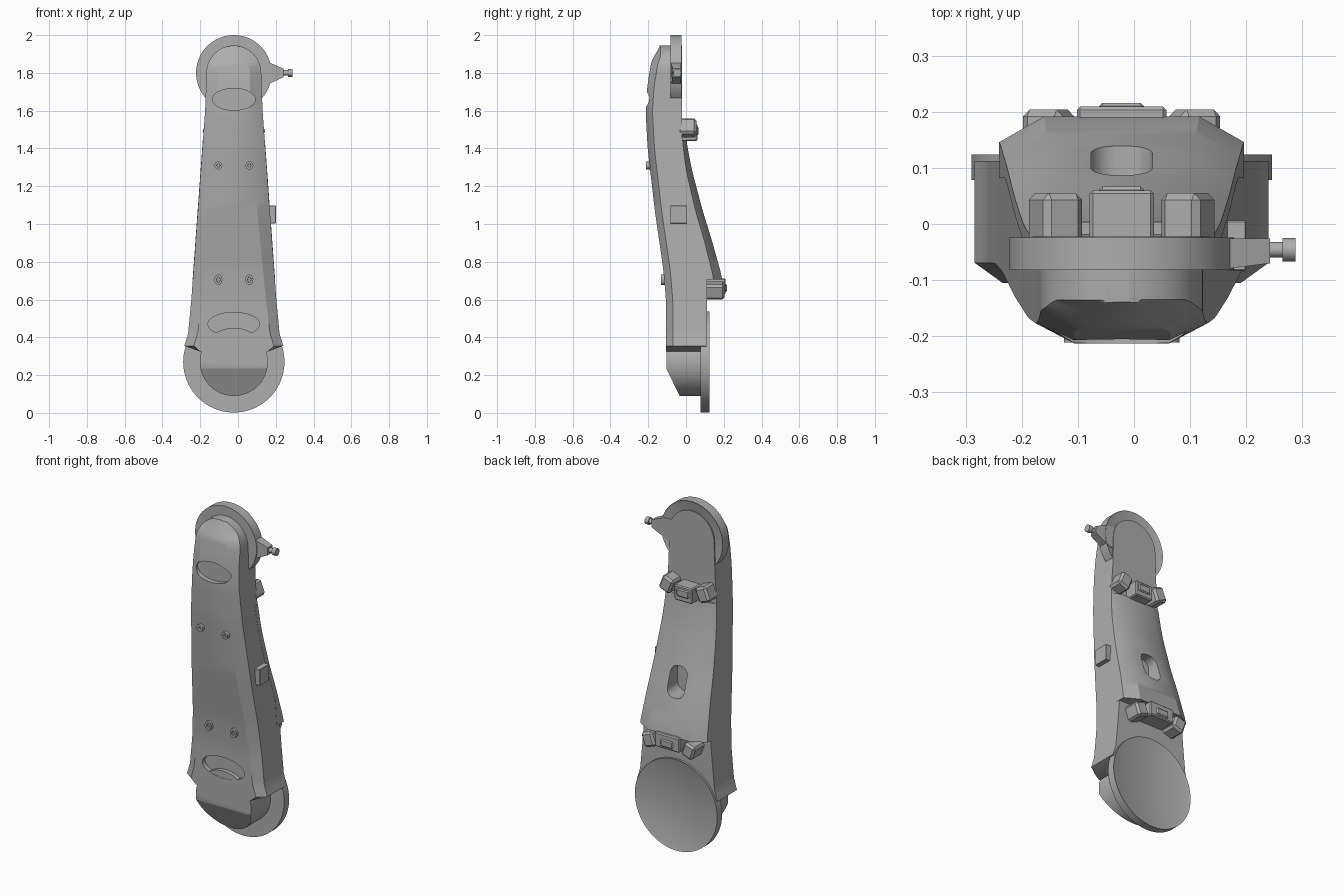
import bpy, bmesh, math
from mathutils import Matrix, Vector

if "Cube" in bpy.data.objects:
    bpy.data.objects.remove(bpy.data.objects["Cube"])

CX = -0.022          # centre line of the arm
TOP_Z, LOW_Z = 1.8, 0.27   # the two pivot heights

grey = bpy.data.materials.new("plain_grey")
grey.use_nodes = True
grey.diffuse_color = (0.42, 0.42, 0.42, 1)
grey.node_tree.nodes["Principled BSDF"].inputs["Base Color"].default_value = grey.diffuse_color


def finish(name, bm):
    bmesh.ops.recalc_face_normals(bm, faces=bm.faces)
    mesh = bpy.data.meshes.new(name)
    bm.to_mesh(mesh)
    bm.free()
    mesh.materials.append(grey)
    ob = bpy.data.objects.new(name, mesh)
    bpy.context.collection.objects.link(ob)
    return ob


def activate(ob):
    bpy.ops.object.select_all(action='DESELECT')
    ob.select_set(True)
    bpy.context.view_layer.objects.active = ob


def smooth(ob):
    activate(ob)
    bpy.ops.object.shade_smooth_by_angle(angle=math.radians(28))


def drum_mesh(x, z, r, y0, y1, stretch=1.0, sides=64):
    """Cylinder lying along y, optionally stretched in z."""
    bm = bmesh.new()
    m = (Matrix.Translation((x, (y0 + y1) / 2, z)) @ Matrix.Diagonal((1, 1, stretch, 1))
         @ Matrix.Rotation(math.pi / 2, 4, 'X'))
    bmesh.ops.create_cone(bm, cap_ends=True, segments=sides, radius1=r, radius2=r,
                          depth=y1 - y0, matrix=m)
    return bm


def block(name, x, y0, y1, z, width, height, turn=0.0, bevel=0.006):
    bm = bmesh.new()
    m = (Matrix.Translation((x, (y0 + y1) / 2, z)) @ Matrix.Rotation(turn, 4, 'Y')
         @ Matrix.Diagonal((width, y1 - y0, height, 1)))
    bmesh.ops.create_cube(bm, size=1, matrix=m)
    if bevel:
        bmesh.ops.bevel(bm, geom=bm.edges[:], offset=bevel, segments=1, affect='EDGES')
    return finish(name, bm)


def cut(ob, cutter):
    mod = ob.modifiers.new("pocket", 'BOOLEAN')
    mod.operation, mod.solver, mod.object = 'DIFFERENCE', 'EXACT', cutter
    activate(ob)
    bpy.ops.object.modifier_apply(modifier=mod.name)


def lerp(points, z):
    if z <= points[0][0]:
        return points[0][1]
    for (a, u), (b, v) in zip(points, points[1:]):
        if z <= b:
            return u + (v - u) * (z - a) / (b - a)
    return points[-1][1]


def flow(points, z, spread=0.05):
    """Softened profile: average of the polyline around z."""
    return sum(lerp(points, z + spread * k / 4) for k in range(-4, 5)) / 9


def loft(name, sections):
    bm = bmesh.new()
    rings = [[bm.verts.new((CX + x, y, z)) for x, y in pts] for z, pts in sections]
    for lo, hi in zip(rings, rings[1:]):
        for i in range(len(lo)):
            j = (i + 1) % len(lo)
            bm.faces.new((lo[i], lo[j], hi[j], hi[i]))
    bm.faces.new(rings[0])
    bm.faces.new(rings[-1])
    return finish(name, bm)


# Profiles of the arm, all against height
WIDTH = [(0.355, 0.262), (0.42, 0.242), (0.6, 0.225), (1.6, 0.152), (1.8, 0.145)]
FRONT = [(0.3, -0.105), (0.6, -0.106), (0.76, -0.12), (1.07, -0.165), (1.4, -0.203),
         (1.6, -0.214), (1.73, -0.205), (1.87, -0.182), (1.94, -0.135)]
BACK = [(0.7, 0.196), (0.92, 0.135), (1.07, 0.088), (1.29, 0.03), (1.45, 0.0)]
PANEL_EDGE = [(0.7, 0.15), (0.92, 0.095), (1.07, 0.05), (1.29, 0.0), (1.45, -0.02)]


def half_width(z):
    if z > TOP_Z:
        return max(0.012, math.sqrt(max(0, 0.145 ** 2 - (z - TOP_Z) ** 2)))
    return lerp(WIDTH, z)


def face_width(z):
    if z > TOP_Z:
        r = math.sqrt(max(0, 0.085 ** 2 - (z - TOP_Z) ** 2))
        return min(max(0.03, r), half_width(z) * 0.8)
    return half_width(z) - lerp([(0.4, 0.05), (1.4, 0.075), (1.8, 0.06)], z)


def core_back(z):
    return min(0.112, flow(PANEL_EDGE, z)) if z > 0.7 else 0.112


def core_section(z):
    w, f, y = half_width(z), face_width(z), flow(FRONT, z, 0.03)
    shoulder = max(y + 0.004, min(-0.135, y + 0.036)) if z > 1.6 else y + 0.036
    b = core_back(z) if z < 1.45 else -0.022
    return [(-f, y), (f, y), (w, shoulder), (w, b), (-w, b), (-w, shoulder)]


# Main arm: flared foot, slim waist, rounded head
heights = [0.355 + (TOP_Z - 0.355) * i / 44 for i in range(45)]
heights += [TOP_Z + 0.1445 * math.sin(math.pi / 2 * i / 14) for i in range(1, 15)]
foot = [(max(-0.18, min(0.18, x)), min(y, 0.08)) for x, y in core_section(0.355)]
arm = loft("arm_body", [(0.325, foot)] + [(z, core_section(z)) for z in heights])


# Bevelled cover on the back
def panel_section(z):
    w, e, b = half_width(z) + 0.001, flow(PANEL_EDGE, z), flow(BACK, z)
    n = w - lerp([(0.7, 0.08), (1.45, 0.06)], z)
    return [(-w, core_back(z) - 0.03), (w, core_back(z) - 0.03), (w, e), (n, b), (-n, b), (-w, e)]


panel = loft("back_cover", [(0.705 + 0.74 * i / 30, panel_section(0.705 + 0.74 * i / 30))
                            for i in range(31)])

# Oval pockets in the front and a rounded slot in the back cover
ovals = [drum_mesh(CX, 1.66, 0.113, -0.4, -0.185, 0.51),
         drum_mesh(CX, 0.47, 0.137, -0.4, -0.08, 0.45)]
for bm in ovals:
    cutter = finish("oval_cutter", bm)
    cut(arm, cutter)
    bpy.data.objects.remove(cutter)

bm = bmesh.new()
bmesh.ops.create_cube(bm, size=1, matrix=Matrix.Translation((CX, 0.18, 0.99))
                      @ Matrix.Diagonal((0.11, 0.3, 0.17, 1)))
along = [e for e in bm.edges if abs((e.verts[0].co - e.verts[1].co).y) > 0.2]
bmesh.ops.bevel(bm, geom=along, offset=0.045, segments=6, profile=0.5, affect='EDGES')
slot = finish("slot_cutter", bm)
cut(panel, slot)
cut(arm, slot)
bpy.data.objects.remove(slot)
smooth(arm)
smooth(panel)

# Pivot discs with a thin raised rim on the back
for name, z, r, y0, y1 in (("upper_disc", TOP_Z, 0.2, -0.082, -0.024),
                           ("lower_disc", LOW_Z, 0.268, 0.078, 0.124)):
    bm = drum_mesh(CX, z, r, y0, y1, sides=96)
    rear = max(bm.faces, key=lambda f: f.calc_center_median().y)
    bmesh.ops.inset_individual(bm, faces=[rear], thickness=0.011, depth=-0.005)
    smooth(finish(name, bm))

# Lower hub, sliced off at its front underside
bm = drum_mesh(CX, LOW_Z, 0.18, -0.104, 0.09)
res = bmesh.ops.bisect_plane(bm, geom=bm.verts[:] + bm.edges[:] + bm.faces[:],
                             plane_co=Vector((0, -0.104, 0.235)),
                             plane_no=Vector((0, -0.145, -0.07)), clear_outer=True)
bmesh.ops.holes_fill(bm, edges=[e for e in bm.edges if e.is_boundary])
smooth(finish("lower_hub", bm))

# Front screws with a small centre hole
for z, y, stretch in ((1.31, -0.193, 1.0), (0.705, -0.114, 1.3)):
    for side in (-1, 1):
        bm = drum_mesh(CX + side * 0.082, z, 0.021, y - 0.018, y + 0.02, stretch, 24)
        front = min(bm.faces, key=lambda f: f.calc_center_median().y)
        bmesh.ops.inset_individual(bm, faces=[front], thickness=0.012, depth=0)
        bmesh.ops.inset_individual(bm, faces=[front], thickness=0.001, depth=-0.01)
        smooth(finish("front_screw", bm))

# Clamp brackets on the back, following the arc around each disc
for name, zc, reach, angle, y0, y1, mid, tall in (
        ("upper_clamp", TOP_Z, -0.315, 22, -0.04, 0.055, 0.115, 0.09),
        ("lower_clamp", LOW_Z, 0.4, 19, 0.1, 0.204, 0.16, 0.085)):
    block(name + "_middle", CX, y0, y1 + 0.005, zc + reach, mid, tall)
    block(name + "_nub", CX, y0, y1 + 0.012, zc + reach * 0.98, 0.08, tall * 0.5)
    for side in (-1, 1):
        a = math.radians(angle) * side
        x, z = CX + abs(reach) * math.sin(a), zc + reach * math.cos(a)
        block(name + "_wing", x, y0, y1, z, 0.075, tall, a if reach > 0 else -a, 0.012)

# Square boss on the left side
block("side_boss", 0.165, -0.083, 0.006, 1.05, 0.07, 0.095, bevel=0.002)

# Tapered lug and pin on the upper disc
bm = bmesh.new()
outline = [(0.1, 1.86), (0.165, 1.855), (0.242, 1.822), (0.242, 1.778), (0.14, 1.73), (0.1, 1.74)]
lower = [bm.verts.new((x, -0.08 + (0.01 if x > 0.2 else 0), z)) for x, z in outline]
upper = [bm.verts.new((x, -0.026, z)) for x, z in outline]
bm.faces.new(lower)
bm.faces.new(upper)
for i in range(len(outline)):
    j = (i + 1) % len(outline)
    bm.faces.new((lower[i], lower[j], upper[j], upper[i]))
finish("disc_lug", bm)
for name, x0, x1, r in (("pin_shaft", 0.23, 0.27, 0.014), ("pin_head", 0.265, 0.288, 0.021)):
    bm = bmesh.new()
    bmesh.ops.create_cone(bm, cap_ends=True, segments=24, radius1=r, radius2=r, depth=x1 - x0,
                          matrix=Matrix.Translation(((x0 + x1) / 2, -0.046, TOP_Z))
                          @ Matrix.Rotation(math.pi / 2, 4, 'Y'))
    smooth(finish(name, bm))
